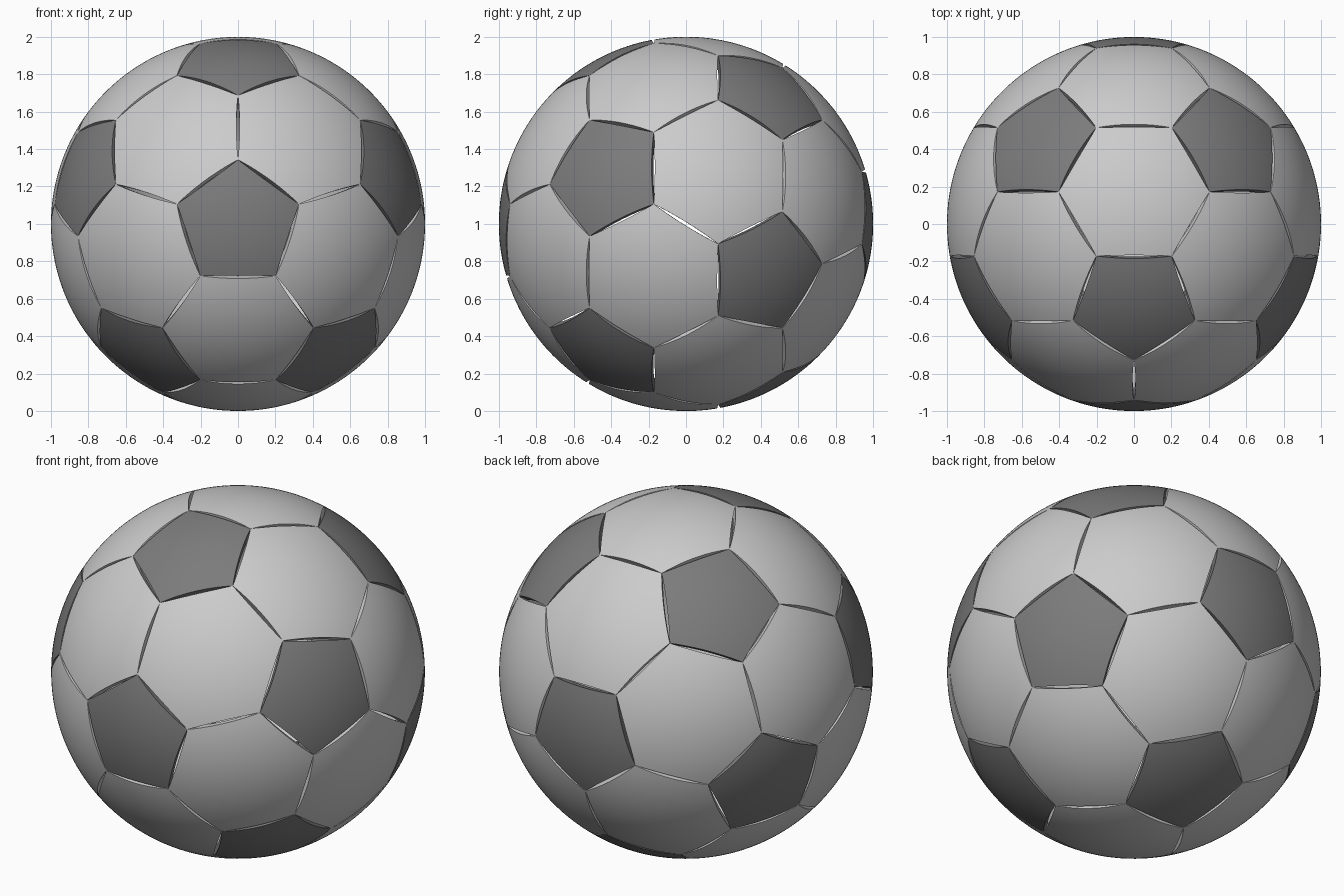
import bpy, bmesh, math
from mathutils import Vector
from itertools import combinations

if "Cube" in bpy.data.objects:
    bpy.data.objects.remove(bpy.data.objects["Cube"])

N = 12          # grid steps from panel centre to rim
GAP = 0.009     # half width of the seam at mid edge
DEPTH = 0.05    # panel thickness

# Icosahedron directions with one point facing the front (-y) and one the back
s5 = 1 / math.sqrt(5)
front = [Vector((0, -1, 0))] + [
    Vector((2 * s5 * math.cos(a), -s5, 2 * s5 * math.sin(a)))
    for a in (math.radians(90 + 72 * k) for k in range(5))]
ico = front + [-v for v in front]


def near(a, b):
    return 0.3 < a.dot(b) < 0.6


def ordered(points):
    """Centre and points sorted counter-clockwise round it."""
    c = sum(points, Vector()) / len(points)
    n = c.normalized()
    x = (points[0] - c).normalized()
    y = n.cross(x)
    return c, sorted(points, key=lambda p: math.atan2((p - c).dot(y), (p - c).dot(x)))


def corner(a, b):
    return ((2 * a + b) / 3).normalized()


def add_panel(bm, points):
    """Domed panel whose rim bows slightly inward between its corners."""
    c, pts = ordered(points)
    part = bmesh.new()
    for k, a in enumerate(pts):
        b = pts[(k + 1) % len(pts)]
        inward = (c - (a + b) / 2).normalized()
        grid = []
        for r in range(N + 1):
            row = []
            for j in range(r + 1):
                s, t = r / N, (j / r if r else 0)
                p = c + (a - c) * s * (1 - t) + (b - c) * s * t
                p += inward * GAP * s * 4 * t * (1 - t)
                row.append(part.verts.new(p.normalized()))
            grid.append(row)
        for r in range(N):
            for j in range(r + 1):
                part.faces.new((grid[r][j], grid[r + 1][j], grid[r + 1][j + 1]))
                if j < r:
                    part.faces.new((grid[r][j], grid[r + 1][j + 1], grid[r][j + 1]))
    bmesh.ops.remove_doubles(part, verts=part.verts, dist=1e-5)
    # inner skin and side walls
    ext = bmesh.ops.extrude_face_region(part, geom=part.faces[:], use_keep_orig=True)
    for v in ext["geom"]:
        if isinstance(v, bmesh.types.BMVert):
            v.co *= 1 - DEPTH
    bmesh.ops.recalc_face_normals(part, faces=part.faces)
    mesh = bpy.data.meshes.new("tmp")
    part.to_mesh(mesh)
    part.free()
    bm.from_mesh(mesh)
    bpy.data.meshes.remove(mesh)


def make_panels(name, outlines, grey=None):
    bm = bmesh.new()
    for pts in outlines:
        add_panel(bm, pts)
    mesh = bpy.data.meshes.new(name)
    bm.to_mesh(mesh)
    bm.free()
    ob = bpy.data.objects.new(name, mesh)
    bpy.context.collection.objects.link(ob)
    ob.location.z = 1
    if grey is not None:
        mat = bpy.data.materials.new(name + "_dark")
        mat.diffuse_color = (grey, grey, grey, 1)
        mat.use_nodes = True
        mat.node_tree.nodes["Principled BSDF"].inputs["Base Color"].default_value = mat.diffuse_color
        mesh.materials.append(mat)
    bpy.ops.object.select_all(action='DESELECT')
    ob.select_set(True)
    bpy.context.view_layer.objects.active = ob
    bpy.ops.object.shade_smooth_by_angle(angle=math.radians(35))


# Twelve dark pentagons, one round each direction
make_panels("pentagon_panels",
            [[corner(v, w) for w in ico if near(v, w)] for v in ico], 0.2)

# Twenty light hexagons, one per triangle of neighbouring directions
triples = [t for t in combinations(ico, 3)
           if all(near(a, b) for a, b in combinations(t, 2))]
make_panels("hexagon_panels",
            [[corner(a, b) for a in t for b in t if a is not b] for t in triples])
